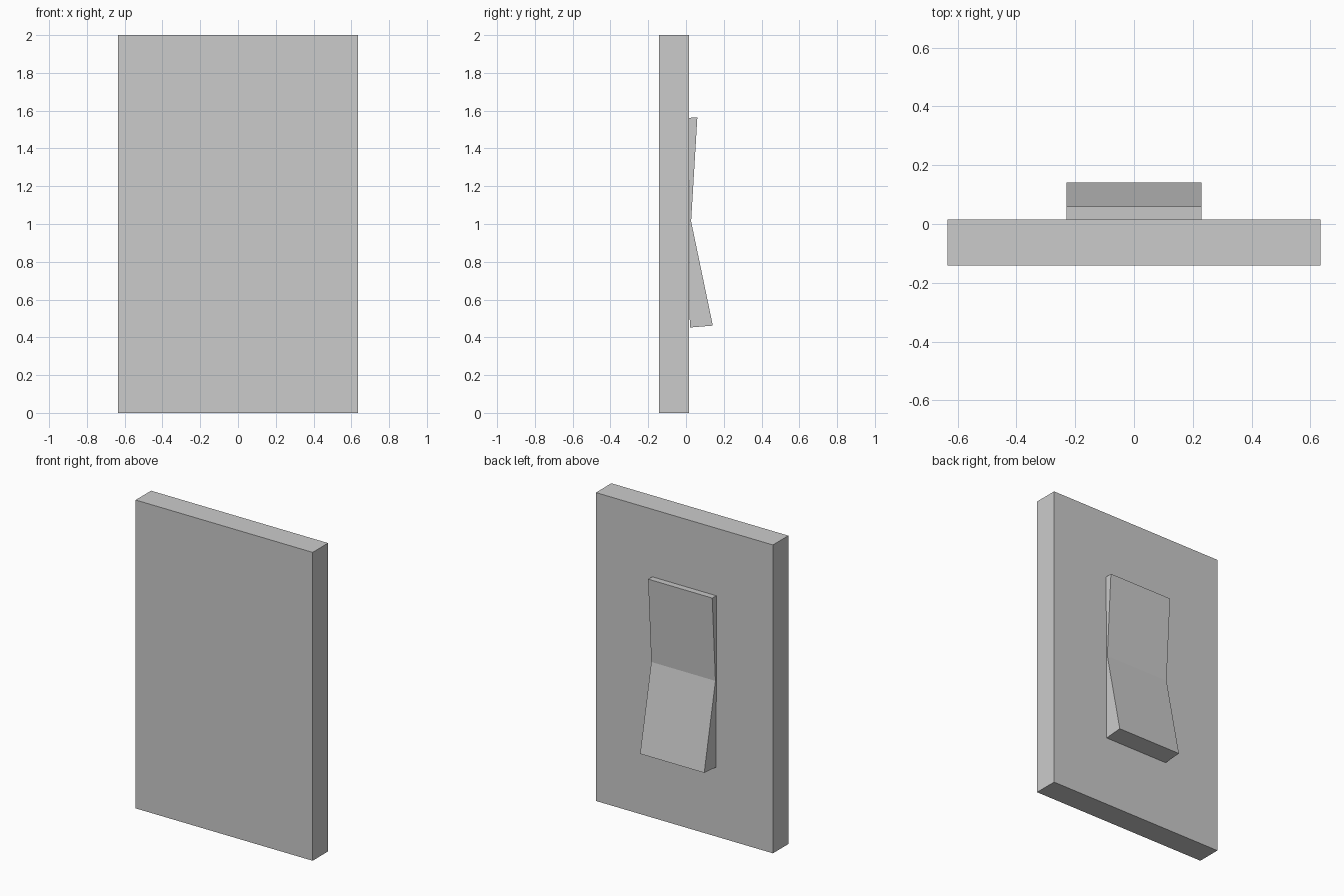
import bpy

if "Cube" in bpy.data.objects:
    bpy.data.objects.remove(bpy.data.objects["Cube"])


def extrude_profile(name, profile, x0, x1):
    """Solid made by sweeping a (y, z) profile along x."""
    n = len(profile)
    verts = [(x, y, z) for x in (x0, x1) for y, z in profile]
    faces = [tuple(reversed(range(n))), tuple(range(n, 2 * n))]
    faces += [(i, (i + 1) % n, n + (i + 1) % n, n + i) for i in range(n)]
    mesh = bpy.data.meshes.new(name)
    mesh.from_pydata(verts, [], faces)
    mesh.update()
    obj = bpy.data.objects.new(name, mesh)
    bpy.context.collection.objects.link(obj)
    return obj


# Wall plate
extrude_profile("wall_plate",
                [(-0.142, 0), (0.016, 0), (0.016, 2), (-0.142, 2)],
                -0.635, 0.635)

# Rocker: bent face, lower half tipped outward
extrude_profile("rocker_switch",
                [(0.02, 0.452), (0.142, 0.462), (0.027, 1.014),
                 (0.06, 1.564), (0.016, 1.562)],
                -0.23, 0.23)
